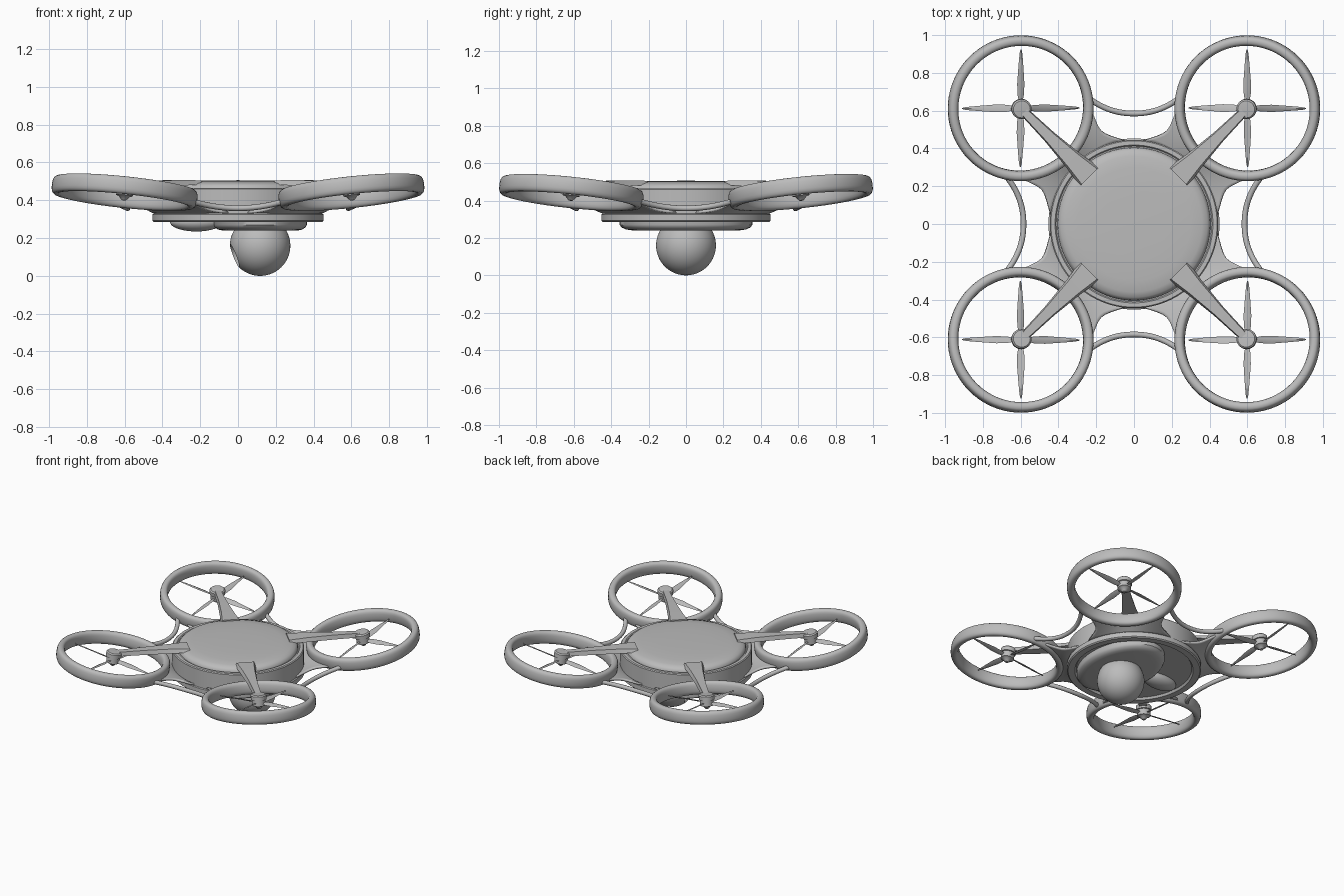
import bpy, bmesh, math
from mathutils import Vector, Matrix

if "Cube" in bpy.data.objects:
    bpy.data.objects.remove(bpy.data.objects["Cube"])

grey = bpy.data.materials.new("body_grey")
grey.diffuse_color = (0.5, 0.5, 0.5, 1)
grey.use_nodes = True
grey.node_tree.nodes["Principled BSDF"].inputs["Base Color"].default_value = grey.diffuse_color


def finish(bm, name, matrix=None, angle=35):
    if matrix is not None:
        bm.transform(matrix)
    bmesh.ops.remove_doubles(bm, verts=bm.verts[:], dist=1e-5)
    bmesh.ops.recalc_face_normals(bm, faces=bm.faces[:])
    me = bpy.data.meshes.new(name)
    bm.to_mesh(me)
    bm.free()
    ob = bpy.data.objects.new(name, me)
    bpy.context.collection.objects.link(ob)
    me.materials.append(grey)
    bpy.ops.object.select_all(action='DESELECT')
    ob.select_set(True)
    bpy.context.view_layer.objects.active = ob
    bpy.ops.object.shade_smooth_by_angle(angle=math.radians(angle))
    return ob


def lathe(name, profile, matrix=None, n=64, closed=False):
    """Spin an (r, z) profile around z."""
    bm = bmesh.new()
    rows = [[bm.verts.new((r * math.cos(2 * math.pi * i / n), r * math.sin(2 * math.pi * i / n), z))
             for i in range(n)] if r > 0 else [bm.verts.new((0, 0, z))] * n for r, z in profile]
    pairs = list(zip(rows, rows[1:])) + ([(rows[-1], rows[0])] if closed else [])
    for a, b in pairs:
        for i in range(n):
            j = (i + 1) % n
            vs = list(dict.fromkeys((a[i], a[j], b[j], b[i])))
            if len(vs) > 2:
                bm.faces.new(vs)
    return finish(bm, name, matrix)


def loft(name, sections, matrix=None):
    """Skin a row of equal closed sections and cap both ends."""
    bm = bmesh.new()
    rows = [[bm.verts.new(p) for p in s] for s in sections]
    n = len(rows[0])
    for a, b in zip(rows, rows[1:]):
        for i in range(n):
            bm.faces.new((a[i], a[(i + 1) % n], b[(i + 1) % n], b[i]))
    bm.faces.new(rows[0])
    bm.faces.new(rows[-1])
    return finish(bm, name, matrix)


# Main hull: underside recess, tub wall, rim groove and low dome
lathe("hull", [(0, .30), (.39, .30), (.40, .285), (.445, .285), (.453, .292), (.453, .325),
               (.446, .33), (.446, .46), (.44, .466), (.418, .466), (.412, .458), (.405, .458),
               (.402, .472), (.388, .486), (.36, .495), (.30, .501), (.18, .505), (0, .506)], n=96)

# Oval mount under the hull
lathe("camera_mount", [(0, .24), (.80, .24), (.90, .245), (.97, .256), (1, .27), (1, .31), (0, .31)],
      Matrix.Translation((.117, 0, 0)) @ Matrix.Diagonal((.247, .355, 1, 1)))

# Camera ball with a recessed lens, spun around the lens axis
R, cut = .16, math.radians(24)
prof = [(0, -R)] + [(R * math.sin(a), -R * math.cos(a)) for a in
                    [(math.pi - cut) * i / 28 for i in range(1, 29)]]
prof += [(.057, .138), (.052, .125), (.035, .132), (0, .137)]
aim = Vector((-.92, -.12, -.36)).normalized()
rot = Vector((0, 0, 1)).rotation_difference(aim).to_matrix().to_4x4()
lathe("camera_ball", prof, Matrix.Translation((.117, 0, .16)) @ rot)

# Small rounded sensor pod beside the mount
bm = bmesh.new()
bmesh.ops.create_uvsphere(bm, u_segments=32, v_segments=16, radius=1)
finish(bm, "sensor_pod", Matrix.Translation((-.22, 0, .285)) @ Matrix.Diagonal((.14, .07, .05, 1)))


def sgn_pow(v, p):
    return math.copysign(abs(v) ** p, v)


CX, CY, CZ, SLOPE = .60, .613, .443, .104
for sx in (-1, 1):
    for sy in (-1, 1):
        tag = ("left" if sx < 0 else "right") + ("_front" if sy < 0 else "_back")
        axis = Vector((-sx * SLOPE, -sy * SLOPE, 1)).normalized()
        mat = (Matrix.Translation((sx * CX, sy * CY, CZ))
               @ Vector((0, 0, 1)).rotation_difference(axis).to_matrix().to_4x4())
        mirror = Matrix.Diagonal((sx, sy, 1, 1))

        # Tilted rotor guard ring
        ring = [(.360 + .027 * sgn_pow(math.cos(a), .75), .047 * sgn_pow(math.sin(a), .75))
                for a in [2 * math.pi * i / 20 for i in range(20)]]
        lathe("guard_ring_" + tag, ring, mat, 80, True)

        # Rotor hub
        lathe("hub_" + tag, [(0, -.045), (.012, -.043), (.03, -.022), (.045, -.018), (.045, .022),
                             (.053, .024), (.053, .052), (.045, .06), (0, .063)], mat, 32)

        # Four tapered, pitched blades
        for k in range(4):
            secs = []
            for r, w, pitch in ((.03, .010, 25), (.07, .019, 22), (.13, .021, 18),
                                (.22, .014, 13), (.29, .008, 10), (.312, .003, 8)):
                c, s = math.cos(math.radians(pitch)), math.sin(math.radians(pitch))
                secs.append([(r, y * c - z * s, y * s + z * c) for y, z in
                             ((-w, 0), (0, -.004), (w, 0), (0, .004))])
            loft("blade_%s_%d" % (tag, k + 1), secs, mat @ Matrix.Rotation(k * math.pi / 2, 4, 'Z'))

        # Tapered arm from the dome to the hub
        start, end = Vector((.235, .25, .496)), Vector((CX - .012, CY - .012, .488))
        side = Vector((-1, 1, 0)).normalized()
        secs = []
        for t, w, h in ((0, .072, .012), (.25, .052, .016), (.6, .034, .017), (1, .024, .016)):
            p = start.lerp(end, t)
            up = Vector((0, 0, h))
            secs.append([p + side * w - up, p - side * w - up,
                         p - side * w * .8 + up * .8, p + side * w * .8 + up * .8])
        loft("arm_" + tag, secs, mirror)

        # Curved web panel between the hull and the ring
        bm = bmesh.new()
        nu, nv, grid = 24, 8, []
        for j in range(nv + 1):
            v, row = j / nv, []
            for i in range(nu + 1):
                u = .5 + (i / nu - .5) * (1 - .22 * 4 * v * (1 - v))
                a, b = math.radians(5 + 80 * u), math.radians(272 - 94 * u)
                hull = Vector((.44 * math.cos(a), .44 * math.sin(a), .335))
                dx, dy = .365 * math.cos(b), .365 * math.sin(b)
                rim = Vector((CX + dx, CY + dy, CZ - .02 + SLOPE * (dx + dy)))
                row.append(bm.verts.new(hull.lerp(rim, v)))
            grid.append(row)
        for a, b in zip(grid, grid[1:]):
            for i in range(nu):
                bm.faces.new((a[i], a[i + 1], b[i + 1], b[i]))
        web = finish(bm, "web_" + tag, mirror)
        mod = web.modifiers.new("thickness", 'SOLIDIFY')
        mod.thickness, mod.offset = .014, 0

# Bowed rods joining neighbouring rings
for k, name in enumerate(("right", "back", "left", "front")):
    secs = []
    for i in range(25):
        t = i / 12 - 1
        c = Vector((.585 + .085 * abs(t) ** 2.2, .245 * t, .358 + .037 * t * t))
        d = Vector((.187 * sgn_pow(t, 1.2), .245, .074 * t)).normalized()
        e = d.cross(Vector((0, 0, 1))).normalized()
        f = e.cross(d)
        secs.append([c + .015 * (e * math.cos(a) + f * math.sin(a))
                     for a in [2 * math.pi * m / 12 for m in range(12)]])
    loft("rod_" + name, secs, Matrix.Rotation(k * math.pi / 2, 4, 'Z'))
